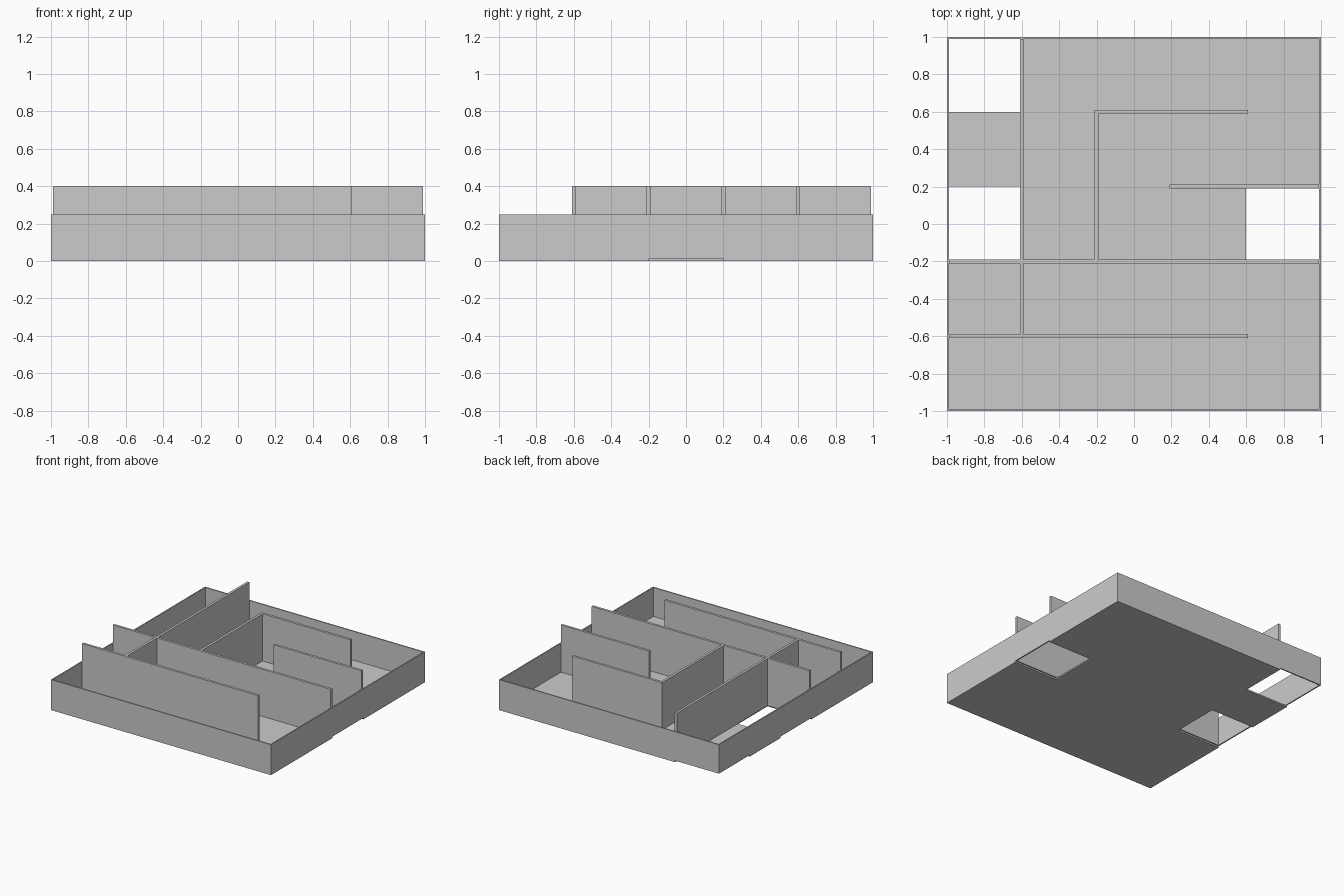
import bpy, bmesh

if "Cube" in bpy.data.objects:
    bpy.data.objects.remove(bpy.data.objects["Cube"])

CELL = 0.4      # maze cell size
FLOOR = 0.012   # floor thickness
RIM_H = 0.25    # top of the outer rim
WALL_H = 0.4    # top of the inner walls
RIM_T = 0.01    # rim thickness
HALF = 0.01     # half thickness of the inner walls
IN = 1 - RIM_T  # inner face of the rim


def finish(name, bm):
    bmesh.ops.recalc_face_normals(bm, faces=bm.faces)
    mesh = bpy.data.meshes.new(name)
    bm.to_mesh(mesh)
    bm.free()
    obj = bpy.data.objects.new(name, mesh)
    bpy.context.collection.objects.link(obj)
    return obj


def extrude_up(bm, height):
    res = bmesh.ops.extrude_face_region(bm, geom=bm.faces[:])
    verts = [g for g in res["geom"] if isinstance(g, bmesh.types.BMVert)]
    bmesh.ops.translate(bm, verts=verts, vec=(0, 0, height))


def inner_wall(name, x0, x1, y0, y1):
    bm = bmesh.new()
    bm.faces.new([bm.verts.new((x, y, FLOOR))
                  for x, y in ((x0, y0), (x1, y0), (x1, y1), (x0, y1))])
    extrude_up(bm, WALL_H - FLOOR)
    finish(name, bm)


# Floor: five by five cells with three square openings
bm = bmesh.new()
bmesh.ops.create_grid(bm, x_segments=5, y_segments=5, size=1)
holes = {(0, 4), (0, 2), (4, 2)}
gone = []
for f in bm.faces:
    c = f.calc_center_median()
    if (int((c.x + 1) / CELL), int((c.y + 1) / CELL)) in holes:
        gone.append(f)
bmesh.ops.delete(bm, geom=gone, context='FACES')
extrude_up(bm, FLOOR)
finish("floor", bm)

# Outer rim: a thin square ring
bm = bmesh.new()
corners = ((-1, -1), (1, -1), (1, 1), (-1, 1))
outer = [bm.verts.new((x, y, FLOOR)) for x, y in corners]
inner = [bm.verts.new((x * IN, y * IN, FLOOR)) for x, y in corners]
for i in range(4):
    j = (i + 1) % 4
    bm.faces.new((outer[i], outer[j], inner[j], inner[i]))
extrude_up(bm, RIM_H - FLOOR)
finish("outer_rim", bm)

# Inner walls running left to right: y, start x, end x
for i, (y, x0, x1) in enumerate((
        (-0.6, -IN, 0.6 + HALF),
        (-0.2, -IN, IN),
        (0.2, 0.2 - HALF, IN),
        (0.6, -0.2 - HALF, 0.6 + HALF))):
    inner_wall(f"cross_wall_{i + 1}", x0, x1, y - HALF, y + HALF)

# Inner walls running front to back: x, start y, end y
for i, (x, y0, y1) in enumerate((
        (-0.6, -0.6 + HALF, -0.2 - HALF),
        (-0.6, -0.2 + HALF, IN),
        (-0.2, -0.2 + HALF, 0.6 - HALF))):
    inner_wall(f"long_wall_{i + 1}", x - HALF, x + HALF, y0, y1)
